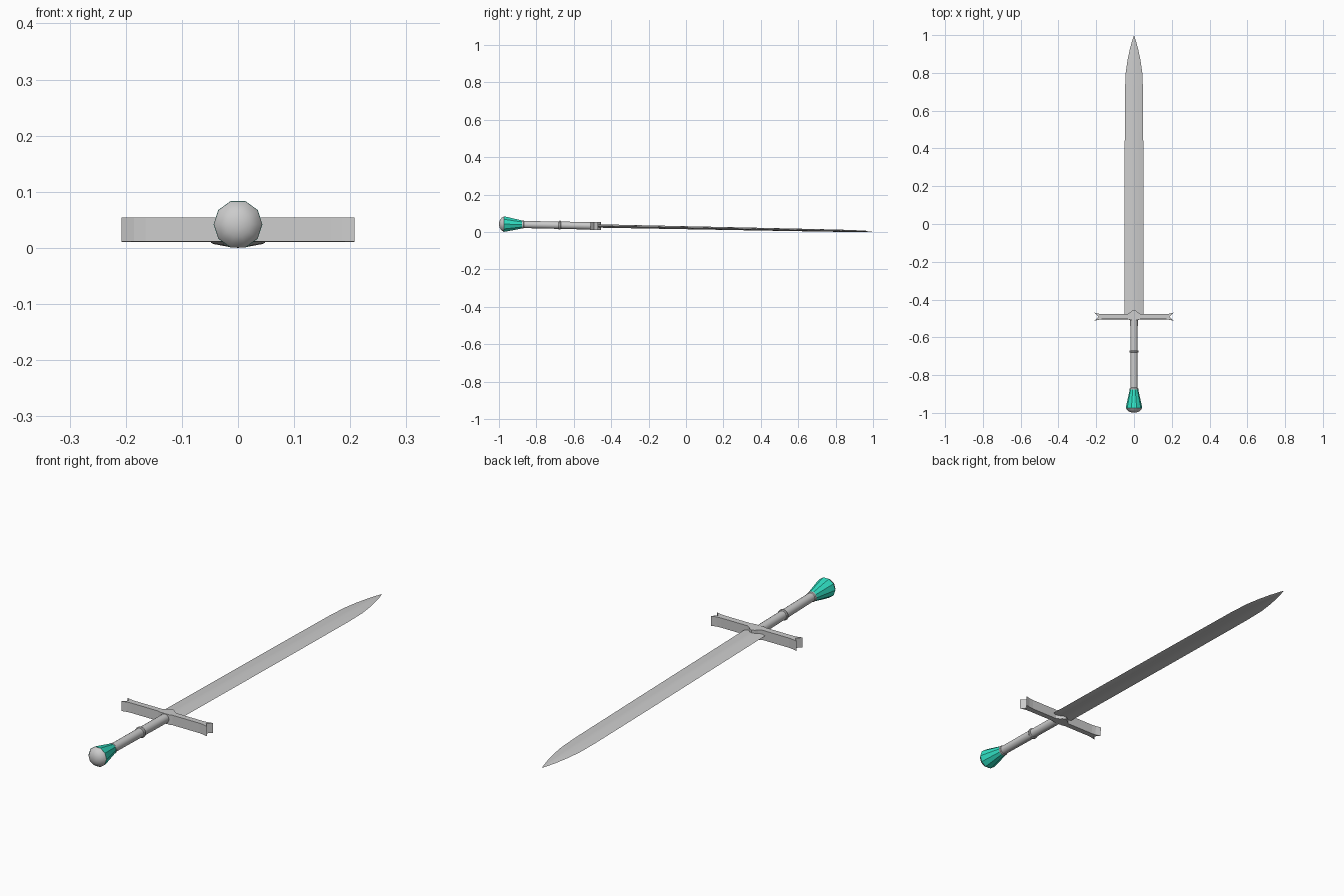
import bpy, bmesh, math
from mathutils import Matrix

if "Cube" in bpy.data.objects:
    bpy.data.objects.remove(bpy.data.objects["Cube"])

# The sword is built along y, then tipped so pommel and blade rest on the ground
TILT = Matrix.Translation((0, 0, 0.025)) @ Matrix.Rotation(-0.0197, 4, 'X')


def finish(name, bm, smooth=None, color=None):
    bmesh.ops.recalc_face_normals(bm, faces=bm.faces)
    bm.transform(TILT)
    me = bpy.data.meshes.new(name)
    bm.to_mesh(me)
    bm.free()
    ob = bpy.data.objects.new(name, me)
    bpy.context.collection.objects.link(ob)
    if color:
        mat = bpy.data.materials.new(name + "_colour")
        mat.diffuse_color = color
        mat.use_nodes = True
        mat.node_tree.nodes["Principled BSDF"].inputs["Base Color"].default_value = mat.diffuse_color
        me.materials.append(mat)
    if smooth:
        bpy.ops.object.select_all(action='DESELECT')
        bpy.context.view_layer.objects.active = ob
        ob.select_set(True)
        bpy.ops.object.shade_smooth_by_angle(angle=math.radians(smooth))
    return ob


def loft(bm, rings):
    """Skin closed rings of points; cap both ends."""
    loops = [[bm.verts.new(p) for p in r] for r in rings]
    n = len(loops[0])
    for a, b in zip(loops, loops[1:]):
        for i in range(n):
            j = (i + 1) % n
            bm.faces.new((a[i], a[j], b[j], b[i]))
    bm.faces.new(loops[0])
    bm.faces.new(loops[-1])


def turned(name, profile, sides=10, **kw):
    """Round part about the y axis from (y, radius) pairs."""
    bm = bmesh.new()
    loft(bm, [[(r * math.cos(2 * math.pi * i / sides), y,
                r * math.sin(2 * math.pi * i / sides))
               for i in range(sides)] for y, r in profile])
    return finish(name, bm, **kw)


# Pommel: smooth end cap and faceted green gem
turned("pommel_cap", [(-0.999, 0.010), (-0.995, 0.023), (-0.987, 0.035),
                      (-0.974, 0.043)], smooth=40)
turned("pommel_gem", [(-0.974, 0.0435), (-0.955, 0.040), (-0.875, 0.022)],
       color=(0.03, 0.75, 0.55, 1))

# Grip with collars
turned("grip", [(-0.88, 0.019), (-0.48, 0.020)], sides=16, smooth=40)
for name, y, r in (("grip_ring", -0.675, 0.024), ("gem_collar", -0.873, 0.0225)):
    turned(name, [(y - 0.006, r - 0.003), (y - 0.003, r), (y + 0.003, r),
                  (y + 0.006, r - 0.003)], sides=16, smooth=40)

# Crossguard: half outline in top view, mirrored, with notched flared ends
half = [(0.022, -0.508), (0.035, -0.504), (0.165, -0.504), (0.185, -0.506),
        (0.208, -0.512), (0.188, -0.491), (0.208, -0.470), (0.185, -0.476),
        (0.165, -0.478), (0.035, -0.478), (0.022, -0.470), (0.012, -0.460)]
outline = half + [(0, -0.455)] + [(-x, y) for x, y in reversed(half)]
bm = bmesh.new()
loft(bm, [[(x, y, z) for x, y in outline] for z in (-0.0215, 0.0215)])
finish("crossguard", bm)

# Blade: lens section with a centre ridge, narrowing to the tip
section = [(1, 0), (0.55, 0.62), (0.2, 0.9), (0, 1), (-0.2, 0.9), (-0.55, 0.62),
           (-1, 0), (-0.55, -0.62), (-0.2, -0.9), (0, -1), (0.2, -0.9), (0.55, -0.62)]
stations = [(-0.48, 0.050, 0.009), (0.3, 0.0495, 0.0075), (0.7, 0.048, 0.0065),
            (0.80, 0.044, 0.006), (0.87, 0.034, 0.0055), (0.93, 0.021, 0.004),
            (0.97, 0.010, 0.0025), (0.999, 0.0005, 0.0003)]
bm = bmesh.new()
loft(bm, [[(u * w, y, v * t) for u, v in section] for y, w, t in stations])
finish("blade", bm, smooth=15)

# Settle the whole sword on z = 0
low = min(v.co.z for o in bpy.data.objects for v in o.data.vertices)
for o in bpy.data.objects:
    o.data.transform(Matrix.Translation((0, 0, -low)))
